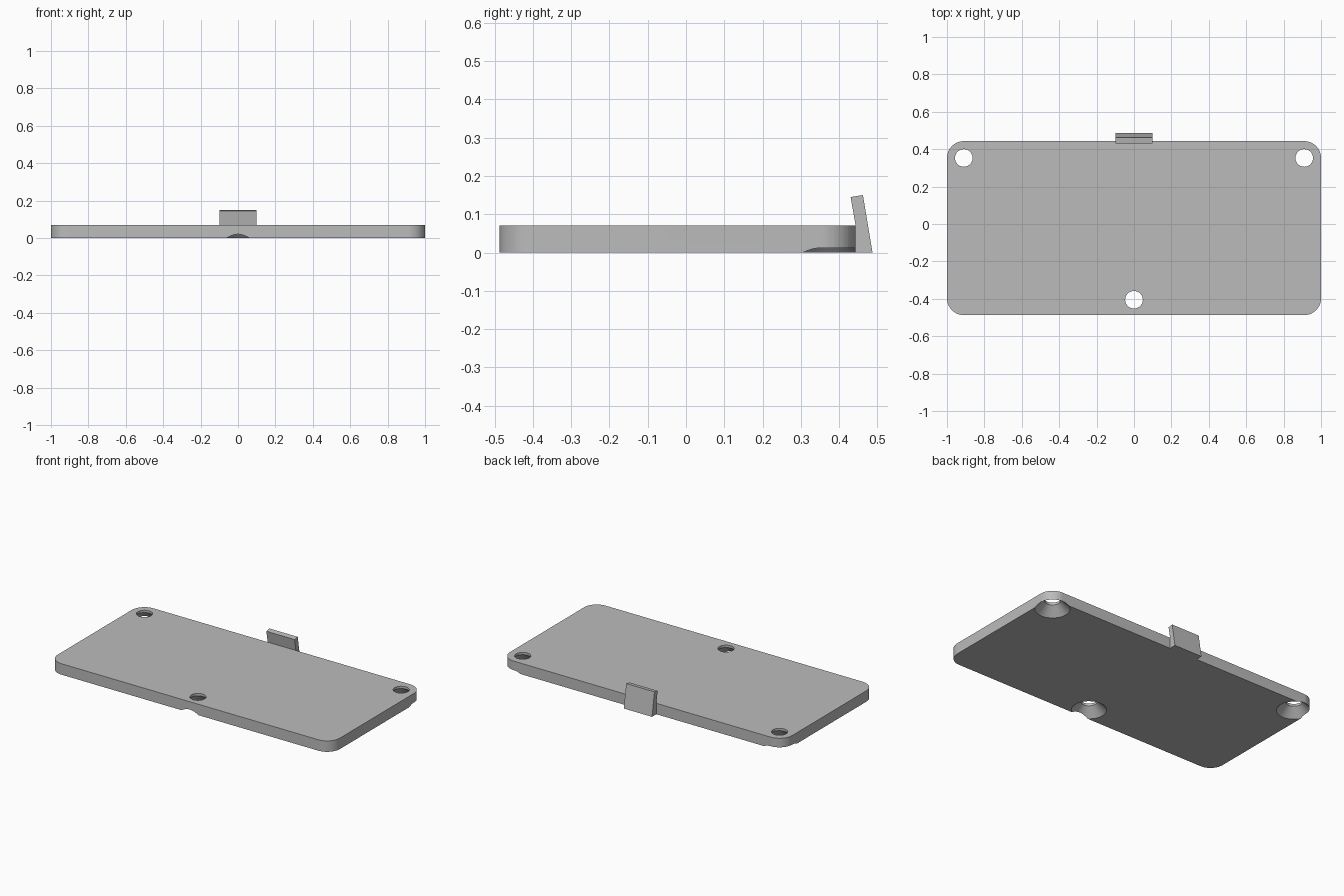
import bpy
import bmesh
import math

cube = bpy.data.objects.get("Cube")
if cube:
    bpy.data.objects.remove(cube, do_unlink=True)

grey = bpy.data.materials.new("plain grey")
grey.use_nodes = True
colour = (0.5, 0.5, 0.5, 1)
grey.diffuse_color = colour
grey.node_tree.nodes["Principled BSDF"].inputs["Base Color"].default_value = colour

BACK, FRONT, THICK, CORNER = 0.443, -0.487, 0.07, 0.09


def make_object(name, bm):
    bmesh.ops.recalc_face_normals(bm, faces=bm.faces)
    mesh = bpy.data.meshes.new(name)
    bm.to_mesh(mesh)
    bm.free()
    mesh.materials.append(grey)
    obj = bpy.data.objects.new(name, mesh)
    bpy.context.collection.objects.link(obj)
    return obj


def extrude_outline(name, points, offset):
    bm = bmesh.new()
    face = bm.faces.new([bm.verts.new(p) for p in points])
    result = bmesh.ops.extrude_face_region(bm, geom=[face])
    moved = [v for v in result["geom"] if isinstance(v, bmesh.types.BMVert)]
    bmesh.ops.translate(bm, verts=moved, vec=offset)
    return make_object(name, bm)


def countersink_cutter(name, x, y):
    # Cone opening downward, running into a short straight bore
    profile = [(0.112, -0.01), (0.047, 0.055), (0.047, 0.1)]
    steps = 64
    bm = bmesh.new()
    rings = [[bm.verts.new((x + r * math.cos(math.tau * i / steps),
                            y + r * math.sin(math.tau * i / steps), z))
              for i in range(steps)] for r, z in profile]
    for low, high in zip(rings, rings[1:]):
        for i in range(steps):
            j = (i + 1) % steps
            bm.faces.new((low[i], low[j], high[j], high[i]))
    bm.faces.new(rings[0])
    bm.faces.new(rings[-1])
    return make_object(name, bm)


# Rounded plate
outline = []
corners = [(1, BACK), (-1, BACK), (-1, FRONT), (1, FRONT)]
for quarter, (x, y) in enumerate(corners):
    cx = x - math.copysign(CORNER, x)
    cy = y - math.copysign(CORNER, y)
    for i in range(17):
        a = math.pi / 2 * (quarter + i / 16)
        outline.append((cx + CORNER * math.cos(a), cy + CORNER * math.sin(a), 0))
plate = extrude_outline("cover_plate", outline, (0, 0, THICK))

# Countersunk screw holes
holes = [(-0.91, 0.353), (0.91, 0.353), (0, -0.405)]
cutters = []
for n, (x, y) in enumerate(holes):
    cutter = countersink_cutter(f"hole_cutter_{n}", x, y)
    cutter.hide_render = True
    cutters.append(cutter)
    mod = plate.modifiers.new(f"screw_hole_{n}", "BOOLEAN")
    mod.operation = "DIFFERENCE"
    mod.solver = "EXACT"
    mod.object = cutter

bpy.context.view_layer.objects.active = plate
plate.select_set(True)
for mod in list(plate.modifiers):
    bpy.ops.object.modifier_apply(modifier=mod.name)
for cutter in cutters:
    bpy.data.objects.remove(cutter, do_unlink=True)
bpy.ops.object.shade_smooth_by_angle(angle=math.radians(30))

# Leaning latch tab on the back edge
tab = [(BACK, 0), (0.487, 0), (0.462, 0.15), (0.43, 0.145), (BACK, THICK)]
extrude_outline("latch_tab", [(-0.1, y, z) for y, z in tab], (0.2, 0, 0))
